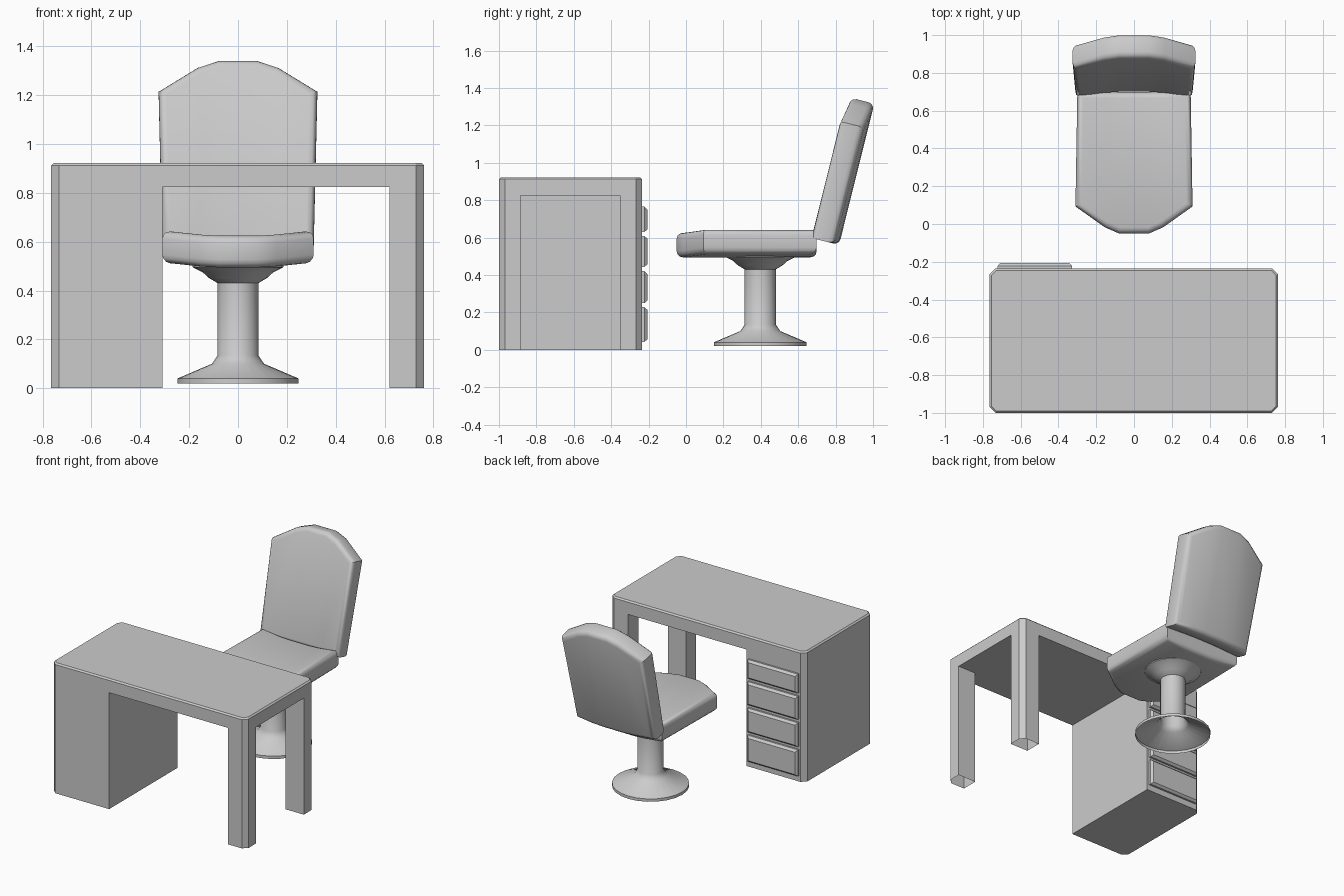
import bpy, bmesh
from math import sin, cos, pi, radians
from mathutils import Vector

if "Cube" in bpy.data.objects:
    bpy.data.objects.remove(bpy.data.objects["Cube"])


def finish(name, bm, smooth=None):
    bmesh.ops.recalc_face_normals(bm, faces=bm.faces)
    me = bpy.data.meshes.new(name)
    bm.to_mesh(me)
    bm.free()
    ob = bpy.data.objects.new(name, me)
    bpy.context.collection.objects.link(ob)
    if smooth:
        bpy.ops.object.select_all(action='DESELECT')
        bpy.context.view_layer.objects.active = ob
        ob.select_set(True)
        bpy.ops.object.shade_smooth_by_angle(angle=radians(smooth))
    return ob


def prism(name, x0, x1, y0, y1, z0, z1, cham=(0, 0, 0, 0), rim=0, open_bottom=False):
    """Upright block; cham gives the chamfer of each corner, anticlockwise from (x0, y0)."""
    corners = [(x0, y0), (x1, y0), (x1, y1), (x0, y1)]
    pts = []
    for i, c in enumerate(cham):
        p = Vector(corners[i])
        if c:
            for q in (corners[i - 1], corners[(i + 1) % 4]):
                pts.append(p + (Vector(q) - p).normalized() * c)
        else:
            pts.append(p)
    bm = bmesh.new()
    low = [bm.verts.new((p.x, p.y, z0)) for p in pts]
    high = [bm.verts.new((p.x, p.y, z1)) for p in pts]
    n = len(pts)
    for i in range(n):
        j = (i + 1) % n
        bm.faces.new((low[i], low[j], high[j], high[i]))
    top = bm.faces.new(high)
    if not open_bottom:
        bm.faces.new(low[::-1])
    if rim:
        bmesh.ops.bevel(bm, geom=list(top.edges), offset=rim, segments=1,
                        affect='EDGES', profile=0.5)
    return finish(name, bm)


def cushion(name, columns, thick, dish, place, round_off=0.032):
    """Dished pad from columns (x at base, x at tip, length); place maps (x, v, w) to space."""
    cols = [(-a, -b, l) for a, b, l in reversed(columns)] + columns
    half = columns[-1][1]
    bm = bmesh.new()
    grid = []
    for a, b, l in cols:
        bow = dish * (1 - (b / half) ** 2)
        grid.append([[bm.verts.new(place(x, v, bow + s * thick / 2)) for x, v in ((a, 0), (b, l))]
                     for s in (-1, 1)])
    for p, q in zip(grid, grid[1:]):
        for s in (0, 1):
            bm.faces.new((p[s][0], q[s][0], q[s][1], p[s][1]))
        for e in (0, 1):
            bm.faces.new((p[0][e], q[0][e], q[1][e], p[1][e]))
    for c in (grid[0], grid[-1]):
        bm.faces.new((c[0][0], c[0][1], c[1][1], c[1][0]))
    # round only the rims of the two large faces
    rims = []
    for s in (0, 1):
        layer = {v for c in grid for v in c[s]}
        inner = [{c[s][0], c[s][1]} for c in grid[1:-1]]
        rims += [e for e in bm.edges if set(e.verts) <= layer and set(e.verts) not in inner]
    bmesh.ops.recalc_face_normals(bm, faces=bm.faces)
    bmesh.ops.bevel(bm, geom=rims, offset=round_off, segments=3, affect='EDGES', profile=0.5)
    return finish(name, bm, 35)


def lathe(name, profile, cx, cy, sides=24):
    bm = bmesh.new()
    rings = [[bm.verts.new((cx + r * cos(2 * pi * i / sides), cy + r * sin(2 * pi * i / sides), z))
              for i in range(sides)] for r, z in profile]
    for a, b in zip(rings, rings[1:]):
        for i in range(sides):
            j = (i + 1) % sides
            bm.faces.new((a[i], a[j], b[j], b[i]))
    return finish(name, bm, 35)


# Desk
X0, X1, Y0, Y1, C = -0.765, 0.762, -1.0, -0.235, 0.032
prism("desk_top", X0, X1, Y0, Y1, 0.825, 0.922, (C, C, C, C), rim=0.01)
prism("drawer_cabinet", X0, -0.31, Y0, Y1, 0, 0.825, (C, 0, 0, C))
prism("front_leg", 0.62, X1, Y0, -0.885, 0, 0.825, (0, C, 0, 0), open_bottom=True)
prism("back_leg", 0.62, X1, -0.352, Y1, 0, 0.825, (0, 0, C, 0), open_bottom=True)

# Drawer fronts with chamfered faces
for i, (z0, z1) in enumerate([(0.042, 0.228), (0.25, 0.42), (0.443, 0.608), (0.63, 0.765)]):
    bm = bmesh.new()
    loops = []
    for y, d in ((Y1 - 0.01, 0), (-0.222, 0), (-0.207, 0.014)):
        loops.append([bm.verts.new((x, y, z)) for x, z in
                      ((-0.722 + d, z0 + d), (-0.328 - d, z0 + d),
                       (-0.328 - d, z1 - d), (-0.722 + d, z1 - d))])
    for a, b in zip(loops, loops[1:]):
        for k in range(4):
            bm.faces.new((a[k], a[(k + 1) % 4], b[(k + 1) % 4], b[k]))
    bm.faces.new(loops[-1])
    finish(f"drawer_front_{i + 1}", bm)

# Chair pedestal, hollow underneath
lathe("chair_pedestal", [(0.248, 0.02), (0.248, 0.04), (0.107, 0.1), (0.083, 0.135),
                         (0.083, 0.43), (0.12, 0.452), (0.145, 0.475), (0.185, 0.495),
                         (0.19, 0.515)], 0, 0.397)

# Chair seat and tilted backrest
cushion("seat", [(0.08, 0.08, 0.748), (0.155, 0.155, 0.715), (0.3, 0.31, 0.605)],
        0.13, 0.022, lambda x, v, w: (x, 0.698 - v, 0.58 - w))
t = radians(14)
cushion("backrest", [(0.08, 0.08, 0.778), (0.165, 0.165, 0.748), (0.31, 0.325, 0.642)],
        0.13, 0.028, lambda x, v, w: (x, 0.73 + v * sin(t) + w * cos(t),
                                      0.583 + v * cos(t) - w * sin(t)))
